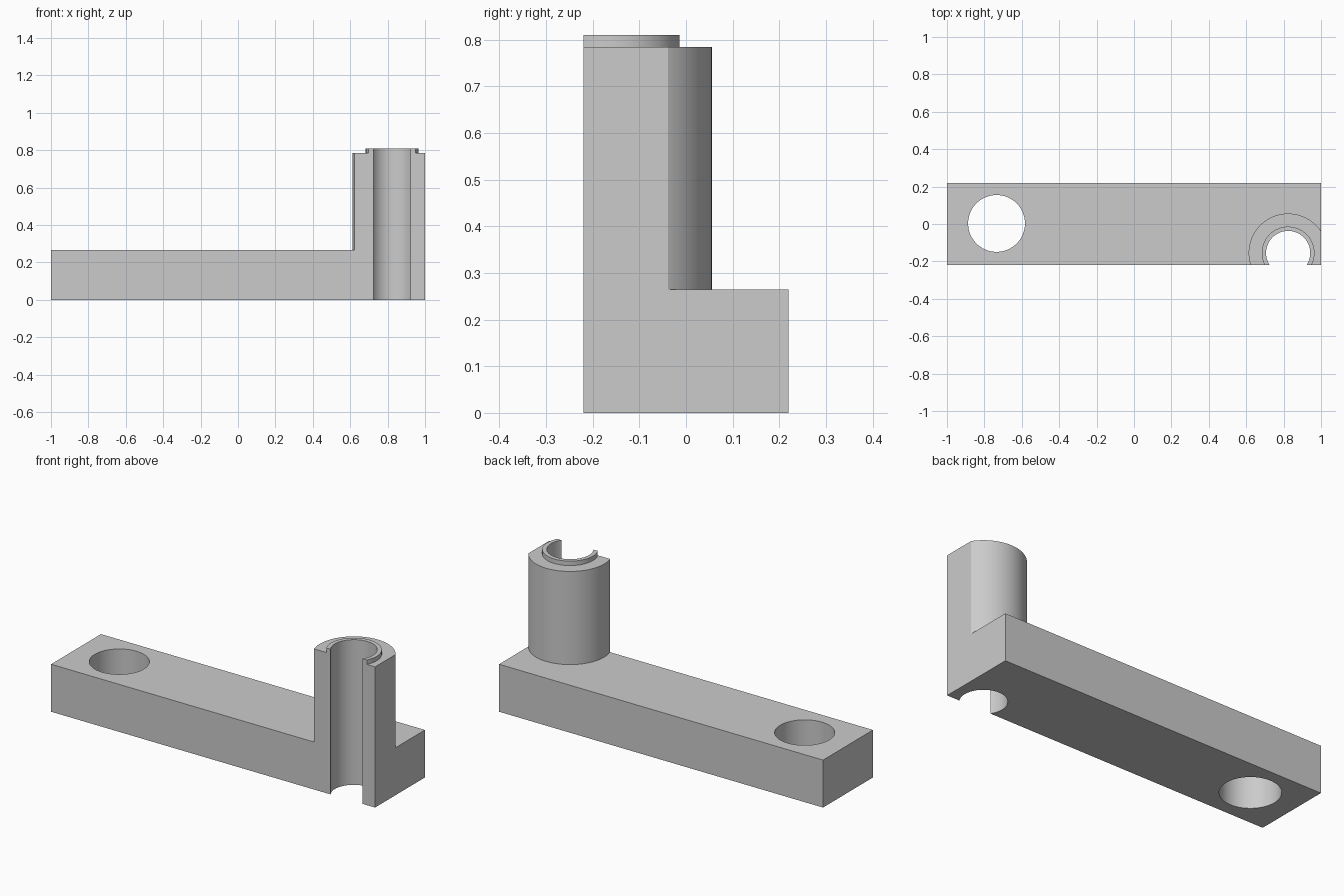
import bpy, bmesh, math
from mathutils import Matrix, Vector

if "Cube" in bpy.data.objects:
    bpy.data.objects.remove(bpy.data.objects["Cube"], do_unlink=True)

# Main measures
HALF_WIDTH = 0.22
ARM_TOP, TOWER_TOP, COLLAR_TOP = 0.265, 0.785, 0.81
POST = (0.824, -0.155)
HOLE = (-0.735, 0.003)

grey = bpy.data.materials.new("plain_grey")
grey.use_nodes = True
colour = (0.6, 0.6, 0.6, 1)
grey.diffuse_color = colour
grey.node_tree.nodes["Principled BSDF"].inputs["Base Color"].default_value = colour


def finish(name, bm):
    mesh = bpy.data.meshes.new(name)
    bm.to_mesh(mesh)
    bm.free()
    mesh.materials.append(grey)
    obj = bpy.data.objects.new(name, mesh)
    bpy.context.collection.objects.link(obj)
    return obj


def box(name, low, high):
    low, high = Vector(low), Vector(high)
    bm = bmesh.new()
    bmesh.ops.create_cube(bm, size=1, matrix=Matrix.Translation((low + high) / 2)
                          @ Matrix.Diagonal((*(high - low), 1)))
    return finish(name, bm)


def cylinder(name, centre, radius, bottom, top):
    bm = bmesh.new()
    bmesh.ops.create_cone(bm, cap_ends=True, segments=96, radius1=radius, radius2=radius,
                          depth=top - bottom,
                          matrix=Matrix.Translation((*centre, (top + bottom) / 2)))
    return finish(name, bm)


def combine(target, tool, operation):
    bpy.context.view_layer.objects.active = target
    mod = target.modifiers.new(operation.lower(), "BOOLEAN")
    mod.operation, mod.object, mod.solver = operation, tool, "EXACT"
    bpy.ops.object.modifier_apply(modifier=mod.name)
    bpy.data.objects.remove(tool, do_unlink=True)


# Arm, left oversize on the sides that the envelope trims flush
arm = box("arm_with_post", (-1, -0.6, 0), (1.3, HALF_WIDTH, ARM_TOP))

# Post and its raised collar
combine(arm, cylinder("post", POST, 0.211, 0.1, TOWER_TOP), "UNION")
combine(arm, cylinder("collar", POST, 0.141, 0.5, COLLAR_TOP), "UNION")

# Bore through the post and hole through the far end
combine(arm, cylinder("bore", POST, 0.118, -0.5, 1.5), "DIFFERENCE")
combine(arm, cylinder("end_hole", HOLE, 0.152, -0.5, 1.5), "DIFFERENCE")

# Flat trims on the front and on the post's end
combine(arm, box("envelope", (-1.5, -HALF_WIDTH, -0.5), (1, 0.5, 1.5)), "INTERSECT")

bpy.ops.object.select_all(action="DESELECT")
arm.select_set(True)
bpy.context.view_layer.objects.active = arm
bpy.ops.object.shade_smooth_by_angle(angle=math.radians(30))
